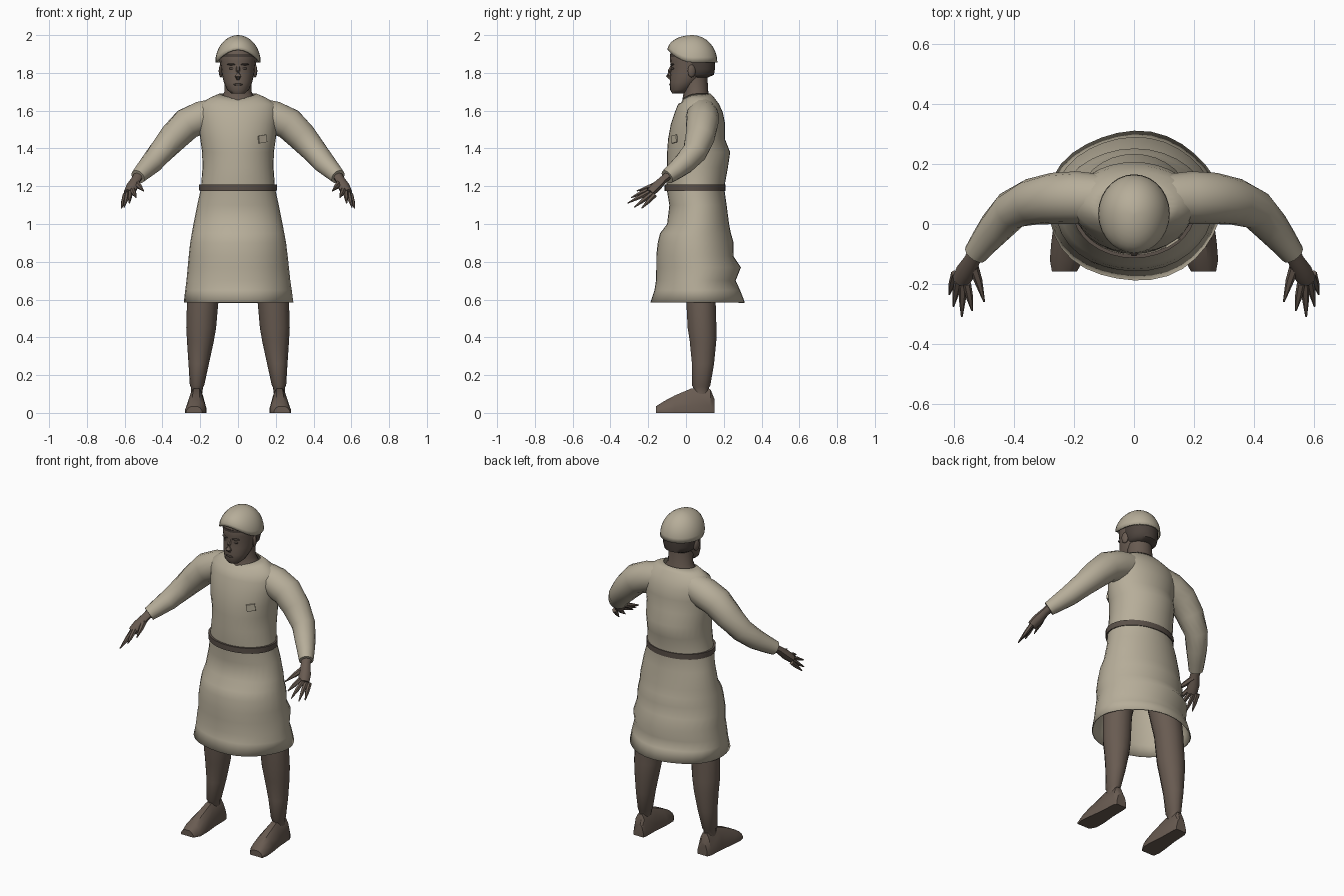
import bpy, bmesh, math
from mathutils import Vector

cube = bpy.data.objects.get("Cube")
if cube:
    bpy.data.objects.remove(cube, do_unlink=True)


def material(name, rgb):
    m = bpy.data.materials.new(name)
    m.use_nodes = True
    m.diffuse_color = (*rgb, 1)
    b = m.node_tree.nodes["Principled BSDF"]
    b.inputs["Base Color"].default_value = (*rgb, 1)
    b.inputs["Roughness"].default_value = 0.9
    return m


CLOTH = material("undyed cloth", (0.47, 0.42, 0.32))
SKIN = material("brown skin", (0.14, 0.105, 0.083))
LEATHER = material("dark leather", (0.105, 0.082, 0.067))
DARK = material("dark hair", (0.075, 0.058, 0.048))


def finish(name, bm, mat, angle=50):
    bmesh.ops.recalc_face_normals(bm, faces=bm.faces)
    me = bpy.data.meshes.new(name)
    bm.to_mesh(me)
    bm.free()
    me.materials.append(mat)
    ob = bpy.data.objects.new(name, me)
    bpy.context.collection.objects.link(ob)
    bpy.ops.object.select_all(action='DESELECT')
    ob.select_set(True)
    bpy.context.view_layer.objects.active = ob
    bpy.ops.object.shade_smooth_by_angle(angle=math.radians(angle))
    return ob


def ring(c, u, v, n):
    angles = [2 * math.pi * i / n for i in range(n)]
    return [Vector(c) + Vector(u) * math.cos(a) + Vector(v) * math.sin(a) for a in angles]


def skin(name, sections, mat, caps=(True, True), angle=50):
    """Bridge a row of cross-sections into a surface."""
    bm = bmesh.new()
    rows = [[bm.verts.new(p) for p in s] for s in sections]
    for a, b in zip(rows, rows[1:]):
        for i in range(len(a)):
            j = (i + 1) % len(a)
            bm.faces.new((a[i], a[j], b[j], b[i]))
    for row, cap in zip((rows[0], rows[-1]), caps):
        if cap:
            bm.faces.new(row)
    return finish(name, bm, mat, angle)


def stack(name, levels, mat, n=16, caps=(True, True)):
    """Level = centre x, centre y, height, half width, half depth."""
    return skin(name, [ring((x, y, z), (rx, 0, 0), (0, ry, 0), n)
                       for x, y, z, rx, ry in levels], mat, caps)


def tube(name, pts, radii, mat, n=10, flat=1.0):
    pts = [Vector(p) for p in pts]
    sections = []
    for i, p in enumerate(pts):
        d = (pts[min(i + 1, len(pts) - 1)] - pts[max(i - 1, 0)]).normalized()
        u = d.cross(Vector((0, 0, 1))).normalized()
        sections.append(ring(p, u * radii[i], u.cross(d) * radii[i] * flat, n))
    return skin(name, sections, mat)


def blob(name, loc, size, mat, turn=0):
    bm = bmesh.new()
    bmesh.ops.create_uvsphere(bm, u_segments=12, v_segments=8, radius=1)
    bmesh.ops.scale(bm, vec=size, verts=bm.verts)
    ob = finish(name, bm, mat)
    ob.location = loc
    ob.rotation_euler.z = turn
    return ob


# Tunic: height, half width, front y, back y
TUNIC = [(.585, .29, -.19, .31), (.65, .282, -.168, .285), (.70, .275, -.16, .262),
         (.77, .268, -.158, .29), (.83, .262, -.158, .25), (.90, .254, -.15, .252),
         (.95, .245, -.138, .238), (1.0, .236, -.10, .228), (1.1, .216, -.088, .215),
         (1.19, .196, -.103, .202), (1.3, .188, -.10, .222), (1.38, .19, -.10, .234),
         (1.45, .20, -.095, .206), (1.53, .208, -.08, .207), (1.59, .214, -.06, .195),
         (1.635, .20, -.042, .175), (1.668, .15, -.025, .15), (1.69, .10, -.015, .13)]
sections = []
for z, w, f, b in TUNIC:
    sec = ring((0, (f + b) / 2, z), (w, 0, 0), (0, (b - f) / 2, 0), 32)
    for i, p in enumerate(sec):
        a = 2 * math.pi * i / 32
        fold = .03 * max(0, 1 - z) * math.sin(5 * a + 1)
        p.x *= 1 + fold
        p.y += (p.y - (f + b) / 2) * fold
        if z > 1.64:  # neckline dips at the front
            p.z -= .025 * max(0, -math.sin(a)) ** 2
    sections.append(sec)
tunic = skin("tunic", sections, CLOTH, (False, False), 60)
hem = tunic.modifiers.new("cloth thickness", 'SOLIDIFY')
hem.thickness = .006
hem.offset = -1

# Belt: closed band with a raised face
belt = [ring((0, .048, z), (.196 + o, 0, 0), (0, .152 + o, 0), 32)
        for z, o in ((1.175, -.01), (1.175, .009), (1.208, .01), (1.208, -.01))]
skin("belt", belt, LEATHER, (False, False), 40)

# Small chest patch
bm = bmesh.new()
bmesh.ops.create_cube(bm, size=1)
bmesh.ops.scale(bm, vec=(.05, .008, .04), verts=bm.verts)
patch = finish("chest_patch", bm, CLOTH, 30)
patch.location = (.13, -.062, 1.45)
patch.rotation_euler = (0, -.15, .57)

# Neck and head
stack("neck", [(0, .055, 1.635, .105, .078), (0, .055, 1.67, .088, .072),
               (0, .053, 1.70, .072, .065), (0, .045, 1.78, .07, .068)], SKIN)
stack("head", [(0, -.042, 1.69, .034, .03), (0, -.03, 1.71, .057, .054),
               (0, -.007, 1.75, .075, .079), (0, .015, 1.79, .085, .098),
               (0, .024, 1.825, .089, .104), (0, .03, 1.86, .094, .114),
               (0, .035, 1.90, .097, .118), (0, .035, 1.95, .08, .095)], SKIN, 20)
stack("hair", [(0, .055, 1.775, .066, .06), (0, .06, 1.79, .085, .088),
               (0, .062, 1.82, .092, .091), (0, .055, 1.86, .097, .1),
               (0, .045, 1.90, .1, .112)], DARK, 20)
tube("nose", [(0, -.07, 1.845), (0, -.087, 1.81), (0, -.093, 1.785), (0, -.075, 1.768)],
     [.008, .011, .016, .012], SKIN, 6)
stack("hair_band", [(0, .034, 1.885, .099, .119), (0, .034, 1.90, .1, .12)], DARK, 20)
blob("mouth", (0, -.083, 1.738), (.024, .006, .006), DARK)
blob("chin", (0, -.06, 1.708), (.026, .018, .016), SKIN)

# Domed cap, its rim raised over the forehead
cap = []
for k in range(9):
    t = math.radians(k * 11)
    sec = ring((0, .034, 0), (.12 * math.cos(t), 0, 0), (0, .132 * math.cos(t), 0), 28)
    for i, p in enumerate(sec):
        front = max(0, -math.sin(2 * math.pi * i / 28))
        rim = 1.856 + .066 * front ** 2
        p.z = rim + (2 - rim) * math.sin(t)
    cap.append(sec)
cap_ob = skin("cap", cap, CLOTH, (False, True), 60)
edge = cap_ob.modifiers.new("cap thickness", 'SOLIDIFY')
edge.thickness = .008
edge.offset = -1

for side, s in (("left", 1), ("right", -1)):
    def m(*pts):
        return [(s * x, y, z) for x, y, z in pts]

    # Face details
    blob(side + "_eye", (s * .034, -.07, 1.823), (.015, .005, .006), DARK, s * .25)
    blob(side + "_brow", (s * .036, -.073, 1.845), (.023, .009, .005), DARK, s * .3)
    blob(side + "_ear", (s * .09, .03, 1.81), (.011, .022, .034), SKIN, s * .3)

    # Sleeve, swept forward at the elbow
    tube(side + "_sleeve",
         m((.10, .085, 1.59), (.19, .088, 1.565), (.27, .085, 1.53), (.34, .074, 1.46),
           (.41, .046, 1.38), (.46, -.01, 1.32), (.50, -.06, 1.28), (.53, -.10, 1.25)),
         [.08, .088, .086, .078, .066, .058, .048, .04], CLOTH, 14)

    # Hand: palm, fingers and thumb
    tube(side + "_palm", m((.515, -.07, 1.275), (.54, -.12, 1.235), (.562, -.16, 1.195),
                           (.578, -.19, 1.165)), [.03, .027, .034, .03], SKIN, 8, .8)
    inner, outer = Vector((.558, -.20, 1.18)), Vector((.597, -.165, 1.155))
    tips = [(.54, -.29, 1.14), (.575, -.31, 1.11), (.603, -.275, 1.088), (.617, -.235, 1.083)]
    for i, tip in enumerate(tips):
        base = inner.lerp(outer, i / 3)
        mid = base.lerp(Vector(tip), .5)
        tube(f"{side}_finger_{i + 1}", m(base, mid, tip), [.014, .012, .003], SKIN, 6)
    tube(side + "_thumb", m((.54, -.13, 1.22), (.52, -.19, 1.197), (.50, -.26, 1.175)),
         [.018, .014, .003], SKIN, 6)

    # Leg
    stack(side + "_leg",
          [(s * x, y, z, rx, ry) for x, y, z, rx, ry in (
              (.10, .07, 1.05, .09, .10), (.14, .075, .85, .095, .095),
              (.185, .078, .62, .084, .08), (.195, .085, .45, .079, .078),
              (.199, .09, .38, .071, .072), (.208, .09, .26, .054, .06),
              (.217, .08, .145, .038, .05), (.217, .08, .135, .032, .043),
              (.22, .08, .10, .03, .04))], SKIN, 14)

    # Shoe: flat-soled wedge; section = x, y, half width, height
    outline = [(-1, 0), (1, 0), (1, .3), (.72, .78), (.35, 1), (-.35, 1), (-.72, .78), (-1, .3)]
    shoe = [[Vector((s * (x + w * a), y, h * b)) for a, b in outline]
            for x, y, w, h in ((.215, .15, .033, .075), (.218, .13, .04, .125),
                               (.22, .03, .044, .13), (.222, -.06, .054, .092),
                               (.225, -.12, .056, .06), (.232, -.158, .042, .035))]
    skin(side + "_shoe", shoe, SKIN, angle=30)
